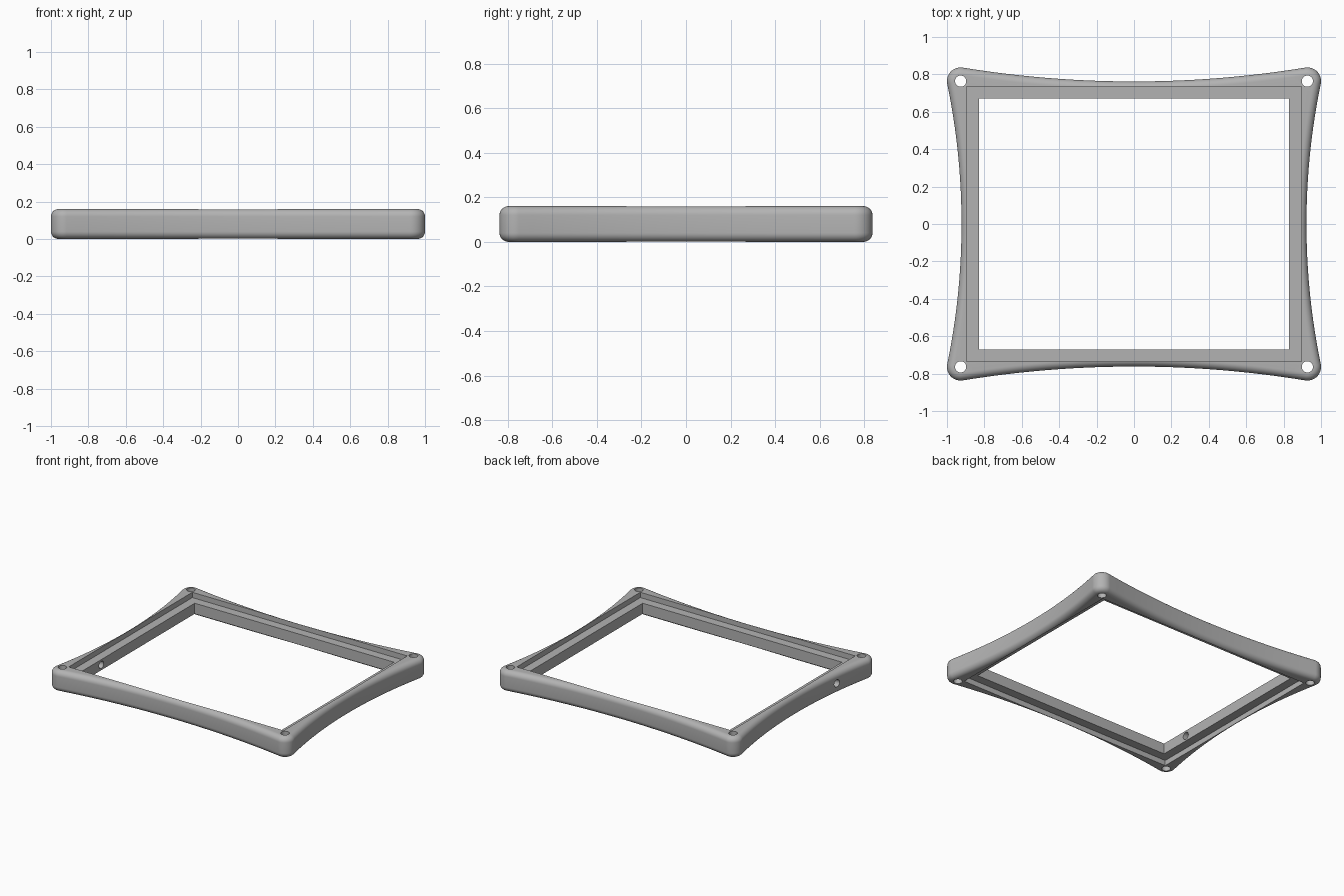
import bpy, bmesh, math
from mathutils import Vector, Matrix

cube = bpy.data.objects.get("Cube")
if cube:
    bpy.data.objects.remove(cube, do_unlink=True)

HEIGHT, FILLET = 0.16, 0.04
HOLE_X, HOLE_Y, CORNER_R = 0.927, 0.764, 0.073
MID_X, MID_Y = 0.922, 0.762          # waist of the concave sides

grey = bpy.data.materials.new("grey_plastic")
grey.use_nodes = True
grey.diffuse_color = (0.45, 0.45, 0.45, 1)
grey.node_tree.nodes["Principled BSDF"].inputs["Base Color"].default_value = (0.45, 0.45, 0.45, 1)


def make_object(name, bm):
    bmesh.ops.recalc_face_normals(bm, faces=bm.faces)
    mesh = bpy.data.meshes.new(name)
    bm.to_mesh(mesh)
    bm.free()
    mesh.materials.append(grey)
    obj = bpy.data.objects.new(name, mesh)
    bpy.context.collection.objects.link(obj)
    return obj


def side_arc(half, waist, corner):
    """Radius and end angle of a concave arc tangent to both corner rounds."""
    k = waist - corner
    radius = (half**2 + k**2 - CORNER_R**2) / (2 * (CORNER_R - k))
    return radius, math.asin(half / (radius + CORNER_R))


def outline():
    """Counter-clockwise outline as (point, outward normal) pairs."""
    r_x, a_x = side_arc(HOLE_Y, MID_X, HOLE_X)
    r_y, a_y = side_arc(HOLE_X, MID_Y, HOLE_Y)
    pts = []
    steps = 24
    for turn in range(4):
        along_x = turn % 2 == 0
        radius, sweep = (r_x, a_x) if along_x else (r_y, a_y)
        next_sweep = a_y if along_x else a_x
        waist = MID_X if along_x else MID_Y
        centre = Vector((HOLE_X, HOLE_Y) if along_x else (HOLE_Y, HOLE_X))
        rot = Matrix.Rotation(turn * math.pi / 2, 2)
        # concave side
        for i in range(steps):
            t = sweep * (2 * i / steps - 1)
            n = Vector((math.cos(t), -math.sin(t)))
            pts.append((rot @ (Vector((waist + radius, 0)) - radius * n), rot @ n))
        # round corner
        for i in range(steps):
            t = -sweep + (math.pi / 2 + sweep + next_sweep) * i / steps
            n = Vector((math.cos(t), math.sin(t)))
            pts.append((rot @ (centre + CORNER_R * n), rot @ n))
    return pts


# Body: outline stacked along a rounded edge profile
arc = [math.pi / 2 * i / 8 for i in range(9)]
profile = [(FILLET * (1 - math.sin(t)), FILLET * (1 - math.cos(t))) for t in arc]
profile += [(inset, HEIGHT - z) for inset, z in reversed(profile)]
bm = bmesh.new()
shape = outline()
rings = [[bm.verts.new((*(p - n * inset), z)) for p, n in shape] for inset, z in profile]
for low, high in zip(rings, rings[1:]):
    for i in range(len(low)):
        j = (i + 1) % len(low)
        bm.faces.new((low[i], low[j], high[j], high[i]))
bm.faces.new(rings[0])
bm.faces.new(rings[-1])
frame = make_object("frame", bm)


# Cutters
def box(name, sx, sy, z0, z1):
    bm = bmesh.new()
    bmesh.ops.create_cube(bm, size=1, matrix=Matrix.Translation((0, 0, (z0 + z1) / 2))
                          @ Matrix.Diagonal((2 * sx, 2 * sy, z1 - z0, 1)))
    return make_object(name, bm)


def rod(name, loc, radius, length, tilt=0):
    bm = bmesh.new()
    bmesh.ops.create_cone(bm, cap_ends=True, segments=32, radius1=radius, radius2=radius, depth=length,
                          matrix=Matrix.Translation(loc) @ Matrix.Rotation(tilt, 4, 'Y'))
    return make_object(name, bm)


cutters = [
    box("window_cutter", 0.83, 0.67, -0.1, 0.3),
    box("top_rebate_cutter", 0.895, 0.735, HEIGHT - 0.04, 0.3),
    box("bottom_rebate_cutter", 0.895, 0.735, -0.1, 0.04),
    rod("side_hole_cutter", (-0.9, -0.44, HEIGHT / 2), 0.027, 0.3, math.pi / 2),
]
for sx in (-1, 1):
    for sy in (-1, 1):
        cutters.append(rod("screw_hole_cutter", (sx * HOLE_X, sy * HOLE_Y, HEIGHT / 2), 0.03, 0.5))

bpy.ops.object.select_all(action='DESELECT')
frame.select_set(True)
bpy.context.view_layer.objects.active = frame
for cutter in cutters:
    mod = frame.modifiers.new("cut", 'BOOLEAN')
    mod.operation, mod.solver, mod.object = 'DIFFERENCE', 'EXACT', cutter
    bpy.ops.object.modifier_apply(modifier=mod.name)
    bpy.data.objects.remove(cutter, do_unlink=True)
bpy.ops.object.shade_smooth_by_angle(angle=math.radians(30))
